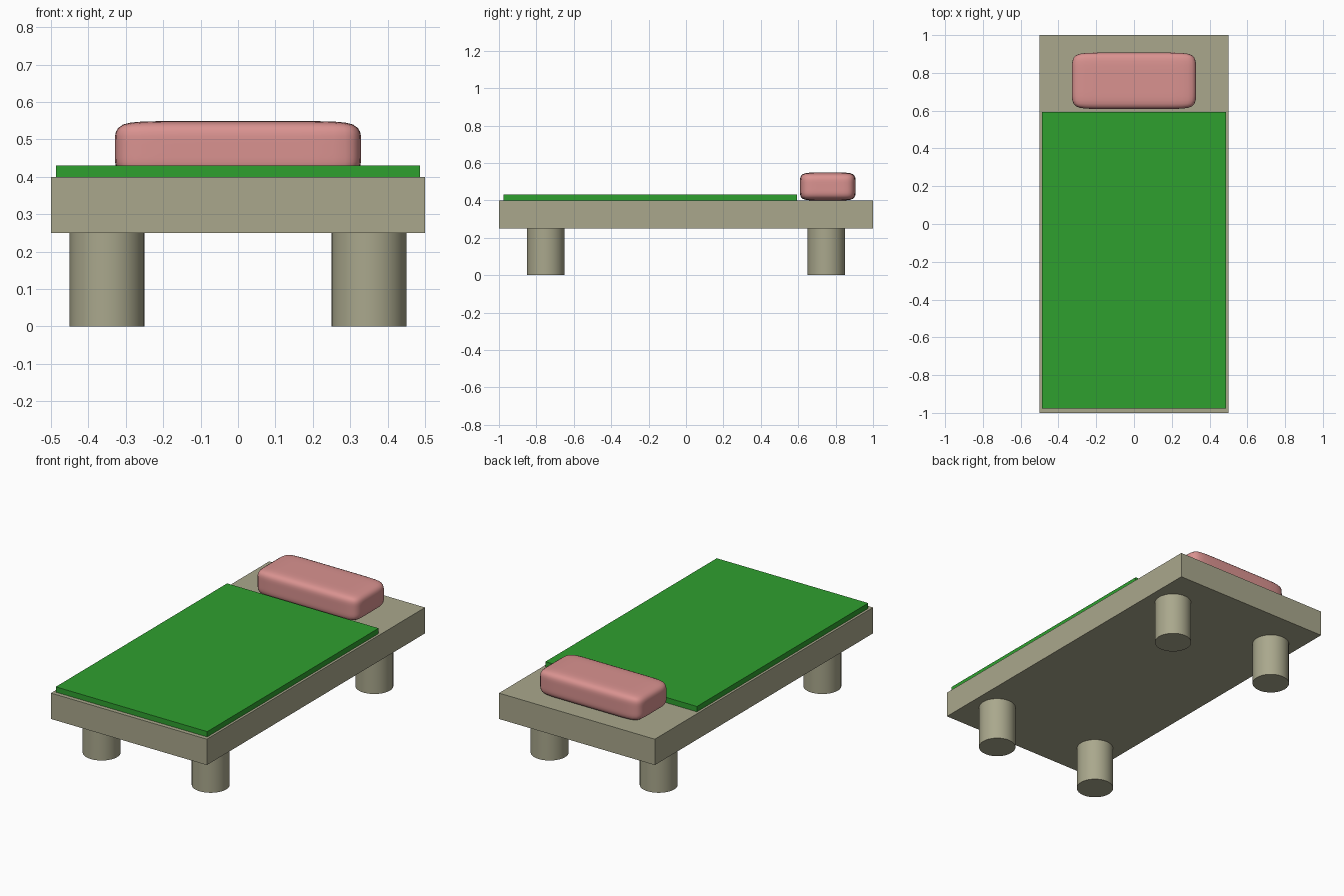
import bpy, bmesh

if "Cube" in bpy.data.objects:
    bpy.data.objects.remove(bpy.data.objects["Cube"])

def material(name, rgb):
    m = bpy.data.materials.new(name)
    m.diffuse_color = (*rgb, 1)
    m.use_nodes = True
    m.node_tree.nodes["Principled BSDF"].inputs["Base Color"].default_value = m.diffuse_color
    return m

wood = material("beige", (0.40, 0.39, 0.265))
green = material("green", (0.028, 0.35, 0.028))
pink = material("pink", (0.70, 0.29, 0.28))

def box(name, lo, hi, mat):
    bpy.ops.mesh.primitive_cube_add(size=1, location=[(a + b) / 2 for a, b in zip(lo, hi)])
    ob = bpy.context.object
    ob.name = name
    ob.scale = [b - a for a, b in zip(lo, hi)]
    bpy.ops.object.transform_apply(location=False, rotation=False, scale=True)
    ob.data.materials.append(mat)
    return ob

# Bed base and blanket
box("bed_base", (-0.5, -1, 0.25), (0.5, 1, 0.4), wood)
box("blanket", (-0.486, -0.976, 0.4), (0.486, 0.594, 0.431), green)

# Four round legs
for end, y in (("front", -0.75), ("back", 0.75)):
    for side, x in (("left", -0.35), ("right", 0.35)):
        bpy.ops.mesh.primitive_cylinder_add(vertices=32, radius=0.1, depth=0.25, location=(x, y, 0.125))
        leg = bpy.context.object
        leg.name = f"{end}_{side}_leg"
        leg.data.materials.append(wood)
        bpy.ops.object.shade_smooth_by_angle()

# Pillow: box with loops near each edge, softened by subdivision
half = (0.329, 0.149, 0.0745)
inset = (0.13, 0.085, 0.055)
pillow = box("pillow", (-half[0], 0.609, 0.4), (half[0], 0.907, 0.549), pink)
bm = bmesh.new()
bm.from_mesh(pillow.data)
for axis in range(3):
    for s in (-1, 1):
        co, no = [0, 0, 0], [0, 0, 0]
        co[axis] = s * (half[axis] - inset[axis])
        no[axis] = 1
        bmesh.ops.bisect_plane(bm, geom=bm.verts[:] + bm.edges[:] + bm.faces[:],
                               plane_co=co, plane_no=no)
bm.to_mesh(pillow.data)
bm.free()
sub = pillow.modifiers.new("soft", "SUBSURF")
sub.levels = sub.render_levels = 2
for p in pillow.data.polygons:
    p.use_smooth = True
